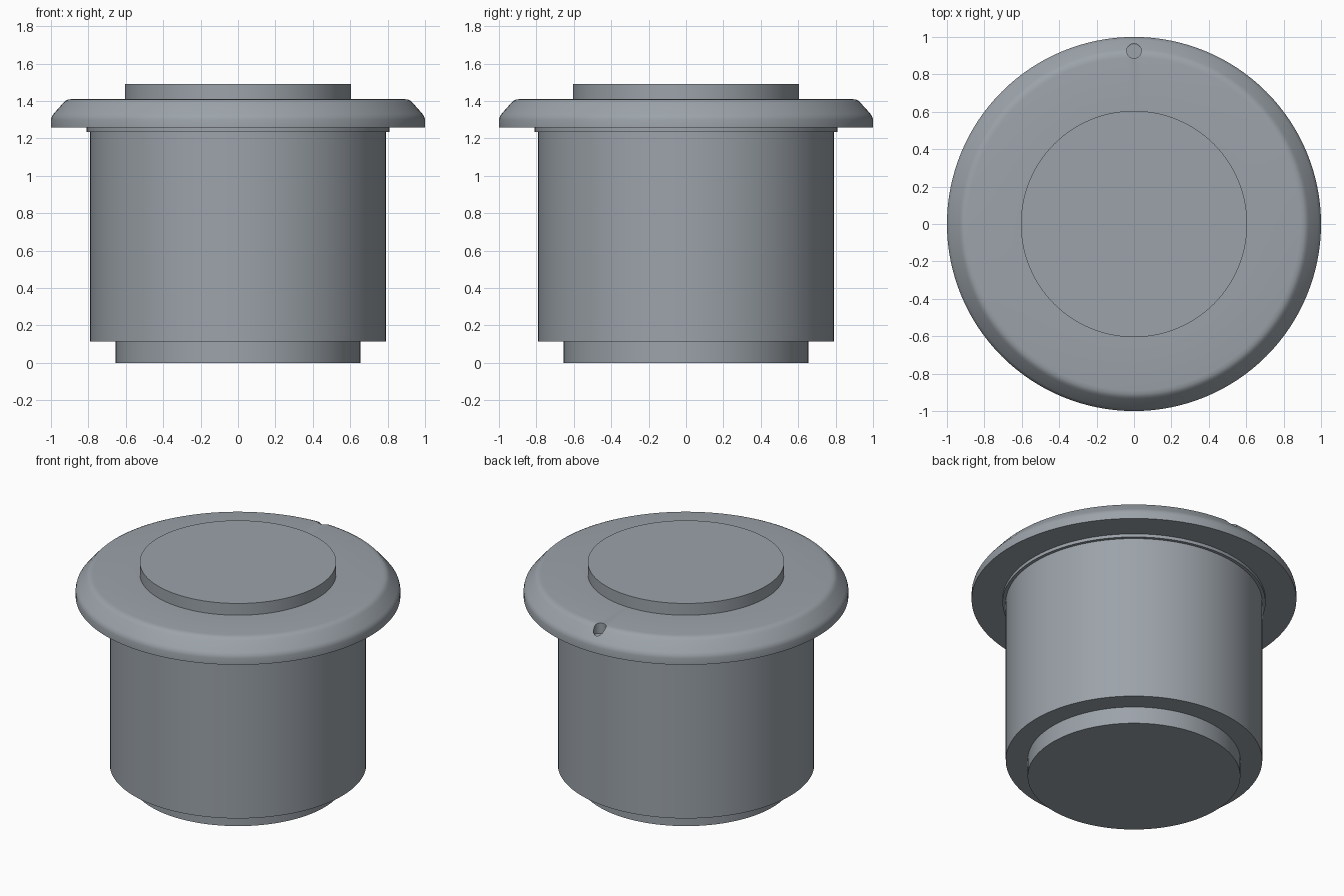
import bpy, bmesh
from math import radians

cube = bpy.data.objects.get("Cube")
if cube:
    bpy.data.objects.remove(cube, do_unlink=True)

grey = bpy.data.materials.new("blue_grey_metal")
grey.use_nodes = True
colour = (0.33, 0.365, 0.40, 1)
grey.diffuse_color = colour
grey.node_tree.nodes["Principled BSDF"].inputs["Base Color"].default_value = colour


def lathe(name, profile, segments=128):
    """Revolve an (r, z) profile about z; end radii of zero close the solid."""
    bm = bmesh.new()
    verts = [bm.verts.new((r, 0, z)) for r, z in profile]
    edges = [bm.edges.new(pair) for pair in zip(verts, verts[1:])]
    bmesh.ops.spin(bm, geom=verts + edges, cent=(0, 0, 0), axis=(0, 0, 1),
                   angle=radians(360), steps=segments)
    bmesh.ops.remove_doubles(bm, verts=bm.verts[:], dist=0.0001)
    bmesh.ops.recalc_face_normals(bm, faces=bm.faces[:])
    mesh = bpy.data.meshes.new(name)
    bm.to_mesh(mesh)
    bm.free()
    mesh.materials.append(grey)
    obj = bpy.data.objects.new(name, mesh)
    bpy.context.collection.objects.link(obj)
    return obj


def smooth(obj):
    bpy.ops.object.select_all(action='DESELECT')
    obj.select_set(True)
    bpy.context.view_layer.objects.active = obj
    bpy.ops.object.shade_smooth_by_angle(angle=radians(30))


# Stepped body: foot, barrel and thin collar under the flange
body = lathe("body", [(0, 0), (0.655, 0), (0.655, 0.115), (0.79, 0.115),
                      (0.79, 1.235), (0.81, 1.235), (0.81, 1.258), (0, 1.258)])

# Wide flange with a sloped rim, and the raised cap on top
flange = lathe("flange", [(0, 1.257), (1, 1.257), (1, 1.30), (0.995, 1.318),
                          (0.985, 1.332), (0.935, 1.389), (0.924, 1.400),
                          (0.91, 1.407), (0.89, 1.41), (0.605, 1.41),
                          (0.605, 1.49), (0, 1.49)])

# Small marker hole drilled into the rear of the rim
drill = lathe("hole_cutter", [(0, 1.34), (0.039, 1.34), (0.039, 1.6), (0, 1.6)], 32)
drill.location.y = 0.925
cut = flange.modifiers.new("marker_hole", 'BOOLEAN')
cut.operation = 'DIFFERENCE'
cut.solver = 'EXACT'
cut.object = drill

for part in (body, flange):
    smooth(part)
bpy.context.view_layer.objects.active = flange
bpy.ops.object.modifier_apply(modifier=cut.name)
bpy.data.objects.remove(drill, do_unlink=True)
